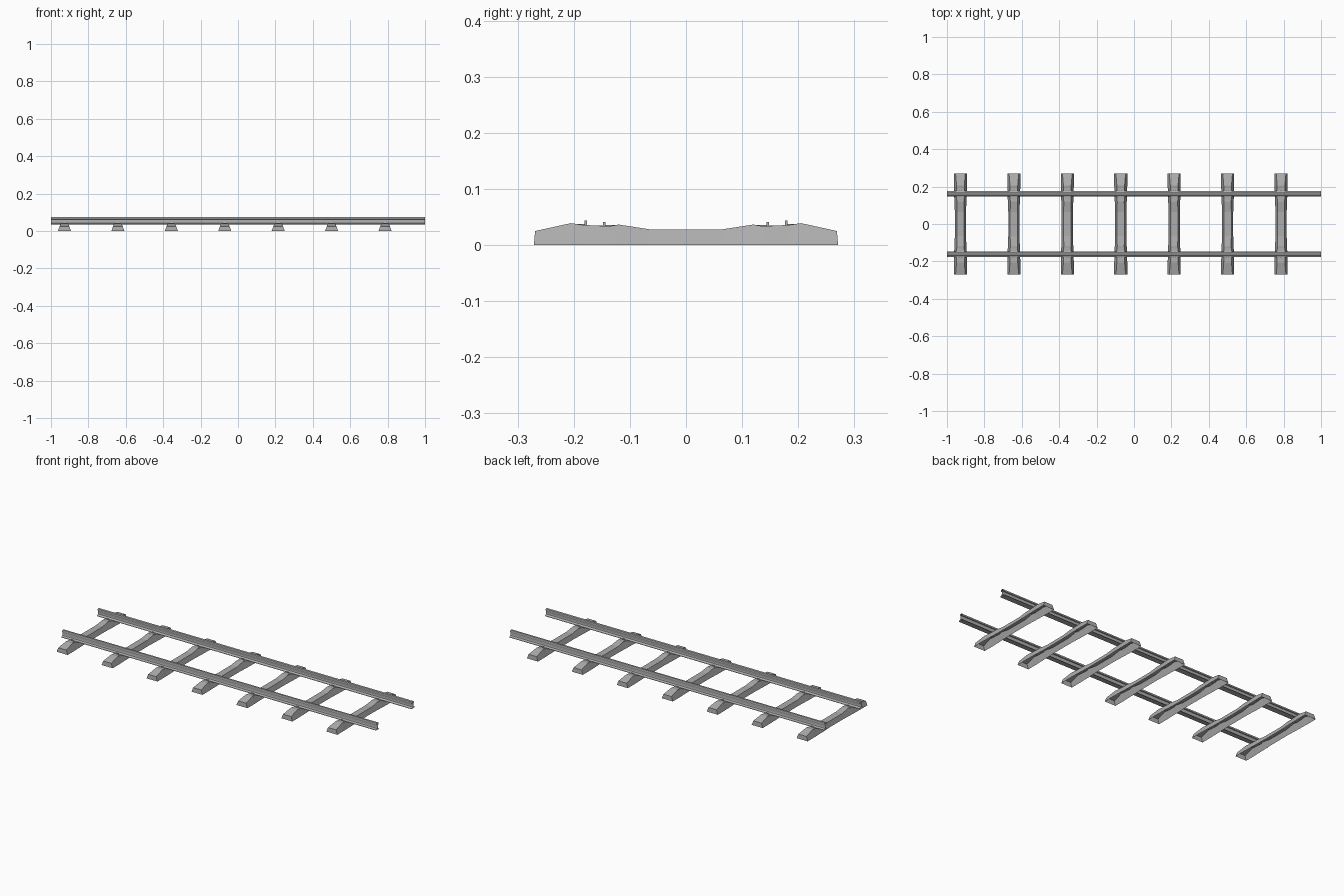
import bpy, bmesh, math
from mathutils import Matrix, Vector

if "Cube" in bpy.data.objects:
    bpy.data.objects.remove(bpy.data.objects["Cube"])

# one dark grey for all parts
GREY = bpy.data.materials.new("dark_grey")
GREY.diffuse_color = (0.42, 0.42, 0.42, 1)
GREY.use_nodes = True
GREY.node_tree.nodes["Principled BSDF"].inputs["Base Color"].default_value = GREY.diffuse_color

def finish(bm, name):
    me = bpy.data.meshes.new(name)
    bm.normal_update()
    bm.to_mesh(me)
    bm.free()
    me.materials.append(GREY)
    ob = bpy.data.objects.new(name, me)
    bpy.context.collection.objects.link(ob)
    return ob

# rail half profile: (half width, height above foot)
HALF = [(0.0148, 0.0), (0.0148, 0.0025), (0.009, 0.005), (0.0035, 0.008), (0.002, 0.013),
        (0.002, 0.023), (0.003, 0.027), (0.0075, 0.029), (0.0075, 0.036), (0.006, 0.0385),
        (0.003, 0.039)]
RAIL_Y, FOOT_Z, TILT = 0.162, 0.0355, 0.05

def rail(side, name):
    prof = HALF + [(-w, z) for w, z in reversed(HALF)]
    bm = bmesh.new()
    rings = []
    for x in (-1, 1):
        ring = []
        for w, z in prof:
            y = RAIL_Y + w * math.cos(TILT) - z * math.sin(TILT)
            h = FOOT_Z + w * math.sin(TILT) + z * math.cos(TILT)
            ring.append(bm.verts.new((x, y * side, h)))
        rings.append(ring)
    n = len(prof)
    for i in range(n):
        j = (i + 1) % n
        bm.faces.new((rings[0][i], rings[0][j], rings[1][j], rings[1][i]))
    bmesh.ops.recalc_face_normals(bm, faces=bm.faces)
    # open tube: make sure the foot faces down
    bm.normal_update()
    foot = min(bm.faces, key=lambda f: f.calc_center_median().z)
    if foot.normal.z > 0:
        bmesh.ops.reverse_faces(bm, faces=bm.faces)
    return finish(bm, name)

rail(-1, "rail_front")
rail(1, "rail_back")

# sleeper stations from the middle to the end: (y, top height, base half width)
ST = [(0.065, 0.028, 0.030), (0.120, 0.0365, 0.032), (0.137, 0.0335, 0.033),
      (0.185, 0.036, 0.034), (0.205, 0.039, 0.035), (0.269, 0.025, 0.035)]
STATIONS = [(-y, z, b) for y, z, b in reversed(ST)] + ST

def sleeper(x0, name):
    bm = bmesh.new()
    rows = []
    for y, z, b in STATIONS:
        t = b - z * 0.37
        yb = math.copysign(0.271, y) if abs(y) > 0.26 else y
        rows.append([bm.verts.new(p) for p in (
            (x0 - b, yb, 0), (x0 - t, y, z), (x0 + t, y, z), (x0 + b, yb, 0))])
    # open underneath: two sides and the top
    for a, c in zip(rows, rows[1:]):
        for k in range(3):
            bm.faces.new((a[k], c[k], c[k + 1], a[k + 1]))
    bm.faces.new(rows[0])
    bm.faces.new(list(reversed(rows[-1])))
    bmesh.ops.recalc_face_normals(bm, faces=bm.faces)
    bm.normal_update()
    top = max(bm.faces, key=lambda f: abs(f.normal.z))
    if top.normal.z < 0:
        bmesh.ops.reverse_faces(bm, faces=bm.faces)
    return finish(bm, name)

def box(bm, c, s):
    m = Matrix.Translation(Vector(c)) @ Matrix.Diagonal((*s, 1))
    bmesh.ops.create_cube(bm, size=1, matrix=m)

def fasteners(x0, name):
    bm = bmesh.new()
    for side in (-1, 1):
        # upright lugs either side of the rail foot
        box(bm, (x0, side * 0.1785, 0.0385), (0.012, 0.004, 0.011))
        box(bm, (x0, side * 0.1455, 0.037), (0.012, 0.004, 0.009))
        # flat guide plates
        box(bm, (x0, side * 0.189, 0.0360), (0.030, 0.018, 0.003))
        box(bm, (x0, side * 0.135, 0.0340), (0.030, 0.018, 0.003))
        # pad under the rail
        box(bm, (x0, side * RAIL_Y, 0.0342), (0.030, 0.028, 0.002))
    return finish(bm, name)

for i in range(7):
    x = -0.928 + i * 2 / 7
    sleeper(x, f"sleeper_{i + 1}")
    fasteners(x, f"rail_fasteners_{i + 1}")
